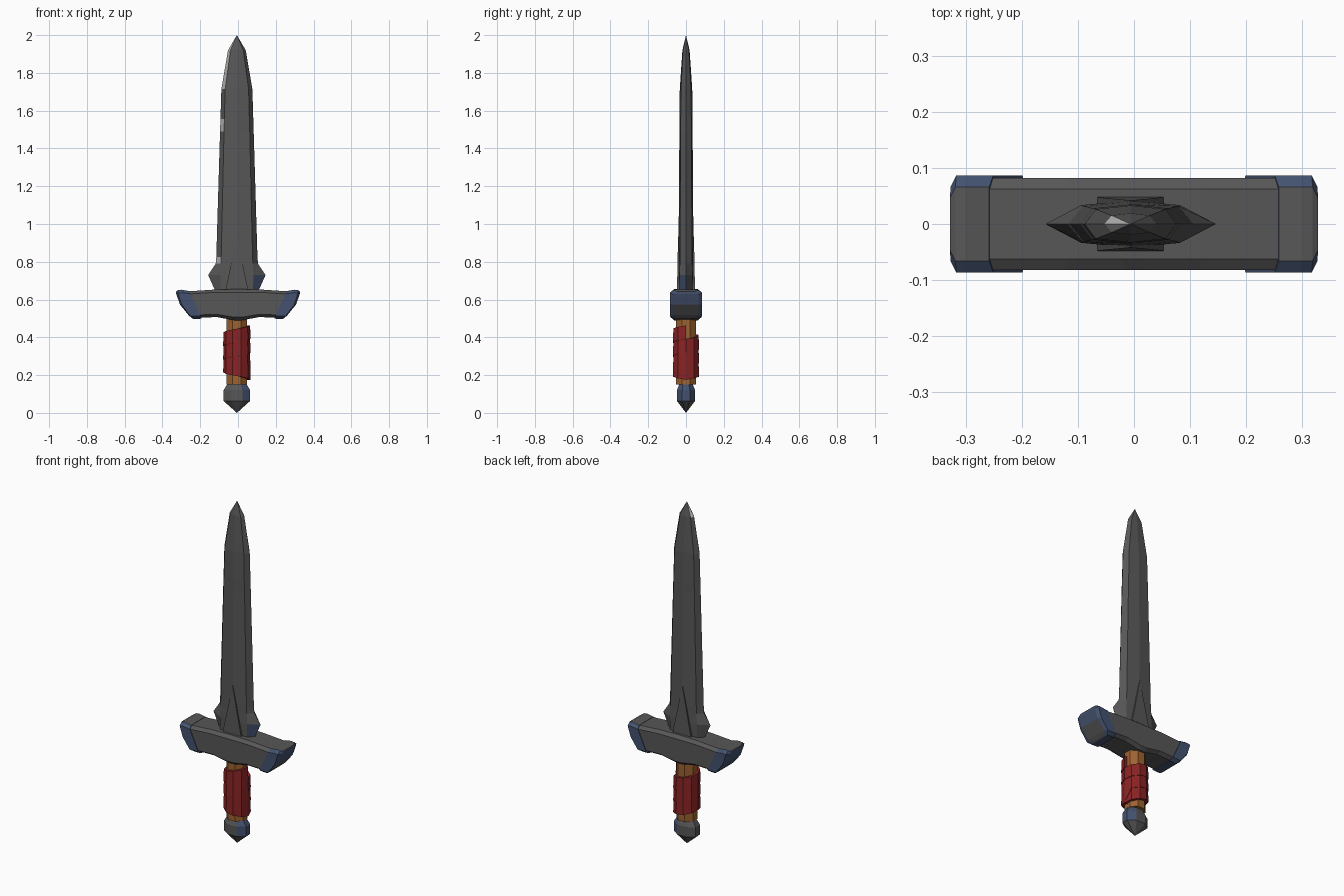
import bpy, bmesh, math

if "Cube" in bpy.data.objects:
    bpy.data.objects.remove(bpy.data.objects["Cube"])

AX = -0.006  # sword axis in x


def mat(name, rgb):
    m = bpy.data.materials.new(name)
    m.diffuse_color = (*rgb, 1)
    m.use_nodes = True
    m.node_tree.nodes["Principled BSDF"].inputs["Base Color"].default_value = m.diffuse_color
    return m


STEEL = mat("dark steel", (0.095, 0.095, 0.095))
BLUE = mat("slate blue", (0.058, 0.085, 0.16))
LIGHT = mat("worn bright steel", (0.45, 0.45, 0.45))
WOOD = mat("brown wood", (0.34, 0.125, 0.03))
RED = mat("red cloth", (0.25, 0.017, 0.018))


def loft(name, rings, mats, rule=None):
    """Skin a list of equal rings, close both ends with strips, colour by rule."""
    bm = bmesh.new()
    vs = [[bm.verts.new(p) for p in r] for r in rings]
    n = len(rings[0])
    for a, b in zip(vs, vs[1:]):
        for i in range(n):
            j = (i + 1) % n
            bm.faces.new((a[i], a[j], b[j], b[i]))
    for r in (vs[0], vs[-1]):
        for i in range(n // 2 - 1):
            bm.faces.new((r[i], r[i + 1], r[n - 2 - i], r[n - 1 - i]))
    bmesh.ops.remove_doubles(bm, verts=bm.verts, dist=1e-5)
    bmesh.ops.recalc_face_normals(bm, faces=bm.faces)
    if rule:
        for f in bm.faces:
            f.normal_update()
            f.material_index = rule(f.calc_center_median(), f.normal)
    me = bpy.data.meshes.new(name)
    bm.to_mesh(me)
    bm.free()
    for m in mats:
        me.materials.append(m)
    ob = bpy.data.objects.new(name, me)
    bpy.context.collection.objects.link(ob)
    return ob


def round_ring(rx, ry, z, n=8):
    return [(AX + rx * math.cos((i + .5) * math.tau / n),
             ry * math.sin((i + .5) * math.tau / n), z) for i in range(n)]


# Blade: bevelled cross-section with a shallow centre ridge
def blade_ring(z, w, k, t):
    half = [(w, 0), (k, .8 * t), (0, t), (-k, .8 * t)]
    pts = half + [(-x, -y) for x, y in half]
    return [(AX + x, y, z) for x, y in pts]


def blade_rule(c, n):
    if n.x < -.3 and c.z > .79:
        worn = c.z > 1.72 or 1.49 < c.z < 1.555 or c.z < .825
        if c.z > 1.92 or (c.y < 0 and worn):
            return 1
    if n.x > .25 and c.y < 0 and .6 < c.z < .73:
        return 2
    return 0


loft("blade", [blade_ring(*s) for s in (
    (.64, .112, .085, .040), (.73, .152, .088, .042), (.79, .112, .085, .040),
    (.825, .109, .083, .040), (1.49, .089, .068, .035), (1.555, .087, .066, .035),
    (1.715, .082, .062, .033), (1.92, .047, .034, .019), (2.0, 0, 0, 0))],
    [STEEL, LIGHT, BLUE], blade_rule)

# Pointed reinforcement at the blade root, through both faces
loft("blade_root_spike", [
    [(AX + sx * w, sy * t, z) for sx, sy in ((1, 1), (-1, 1), (-1, -1), (1, -1))]
    for z, w, t in ((.64, .062, .048), (.935, 0, .042))], [STEEL])


# Guard: slanted, chamfered sections running along x
def guard_ring(s, xt, zt, xb, zb, hw, bulge=0, c=.02):
    side = []
    for f in (0, .1, .5, .9, 1):
        x = xb + (xt - xb) * f + bulge * 4 * f * (1 - f)
        side.append((s * x, hw - (c if f in (0, 1) else 0), zb + (zt - zb) * f))
    return side + [(x, -y, z) for x, y, z in reversed(side)]


half_guard = [(.02, .655, .02, .49, .082), (.12, .653, .11, .507, .082),
              (.27, .643, .20, .505, .082)]
loft("guard", [guard_ring(-1, *h) for h in reversed(half_guard)]
     + [guard_ring(1, *h) for h in half_guard], [STEEL])


def cap_rule(c, n):
    if abs(c.y) < .03 and (n.z > .85 or (n.x > .4 and -.9 < n.z < -.4 and c.z < .57)):
        return 1
    return 0


# Guard end caps
for s, side in ((-1, "left"), (1, "right")):
    loft("guard_cap_" + side, [
        guard_ring(s, .258, .645, .192, .499, .086),
        guard_ring(s, .300, .652, .225, .497, .086, .015),
        guard_ring(s, .318, .649, .238, .498, .086, .02),
        guard_ring(s, .328, .643, .246, .503, .066, .02)],
        [BLUE, STEEL], cap_rule)

# Wooden grip
loft("grip", [round_ring(.058, .057, z) for z in (.15, .51)], [WOOD])

# Cloth wrap: a rising helical strip around the grip
TURNS, SEG, PITCH = 3, 10, .072
strip = []
for i in range(TURNS * SEG + 1):
    a, t = math.tau * i / SEG, i / SEG
    lo = .175 + PITCH * t
    hi = lo + PITCH
    if t <= 1:  # first turn dips to cover the lower grip
        lo = .175 + .08 * min(t, 1 - t)
    strip.append([(AX + r * math.cos(a), r * math.sin(a), z)
                  for r, z in ((.053, lo), (.073, lo), (.070, hi), (.053, hi))])
loft("grip_wrap", strip, [RED])

# Pommel: flattened octagon ending in a point
loft("pommel", [round_ring(.076 * k, .052 * k, z) for z, k in (
    (.165, .62), (.12, 1), (.063, 1), (0, 0))], [STEEL, BLUE],
    lambda c, n: 1 if n.x > .35 and c.z > .05 else 0)
